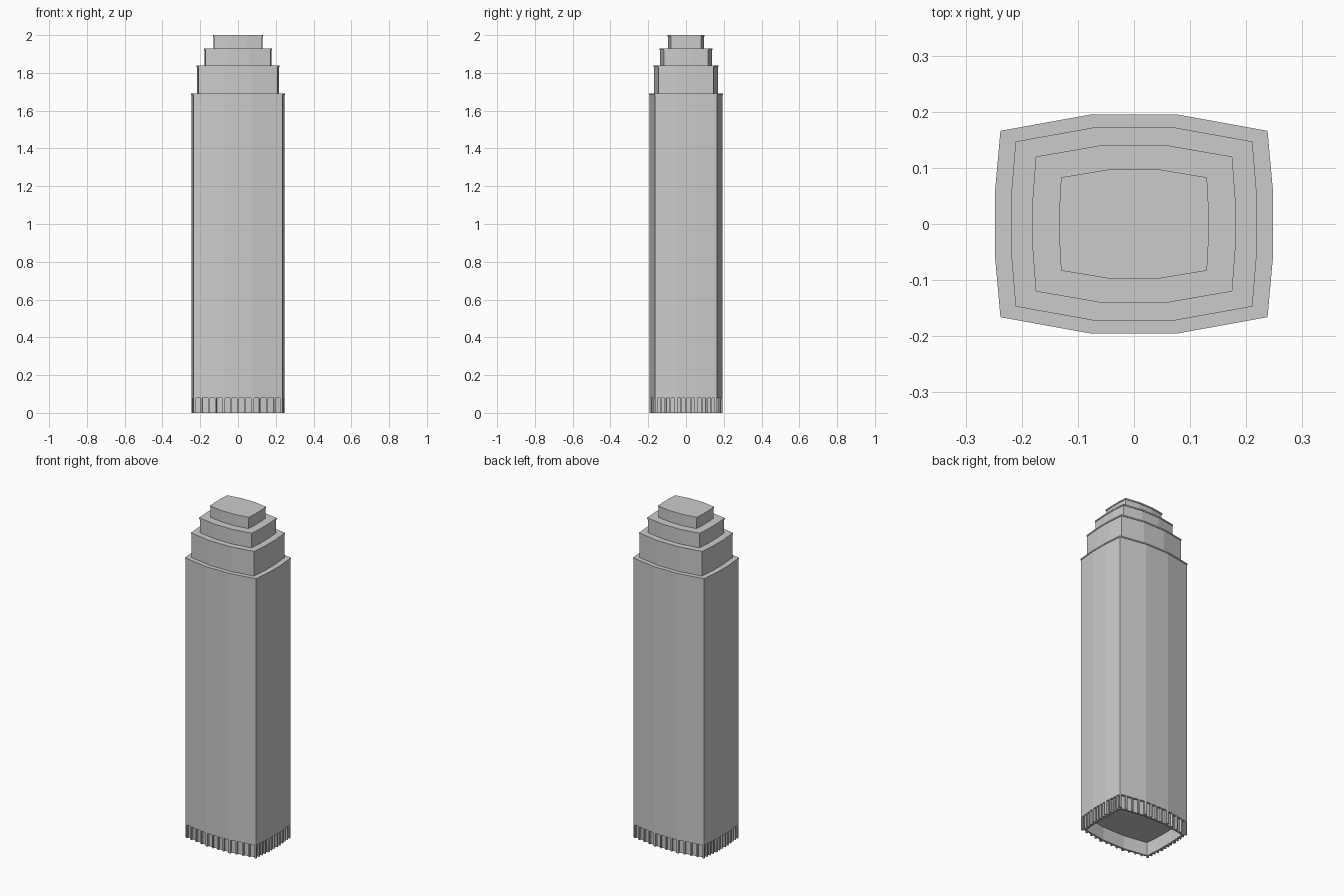
import bpy
import bmesh
from mathutils import Vector, Matrix

cube = bpy.data.objects.get("Cube")
if cube:
    bpy.data.objects.remove(cube, do_unlink=True)

grey = bpy.data.materials.new("concrete_grey")
grey.use_nodes = True
colour = (0.6, 0.6, 0.6, 1.0)
grey.diffuse_color = colour
grey.node_tree.nodes["Principled BSDF"].inputs["Base Color"].default_value = colour


def finish(name, bm):
    bmesh.ops.recalc_face_normals(bm, faces=bm.faces[:])
    mesh = bpy.data.meshes.new(name)
    bm.to_mesh(mesh)
    bm.free()
    mesh.materials.append(grey)
    obj = bpy.data.objects.new(name, mesh)
    bpy.context.collection.objects.link(obj)
    return obj


def bowed_outline(side, corner, front, inset=0.0):
    """Rectangle with faceted bowed sides, mirrored from one quadrant."""
    sx, sy = 1 - inset / side[0], 1 - inset / front[1]
    quad = [(x * sx, y * sy) for x, y in (side, corner, front)]
    half = quad + [(-x, y) for x, y in reversed(quad)]
    return half + [(-x, -y) for x, y in half]


def add_walls(bm, outline, z0, z1):
    low = [bm.verts.new((x, y, z0)) for x, y in outline]
    high = [bm.verts.new((x, y, z1)) for x, y in outline]
    for i in range(len(low)):
        j = (i + 1) % len(low)
        bm.faces.new((low[i], low[j], high[j], high[i]))
    return low, high


def prism(name, outline, z0, z1):
    bm = bmesh.new()
    low, high = add_walls(bm, outline, z0, z1)
    bm.faces.new(low[::-1])
    bm.faces.new(high)
    return finish(name, bm)


# Stepped tower: name, side, corner and front points, bottom and top heights
LOBBY = 0.08
LIP, LIP_HEIGHT = 0.003, 0.008
tiers = [
    ("main_shaft", (0.248, 0.055), (0.238, 0.166), (0.078, 0.195), LOBBY, 1.69),
    ("lower_setback", (0.219, 0.049), (0.211, 0.147), (0.072, 0.172), 1.69, 1.84),
    ("middle_setback", (0.181, 0.04), (0.175, 0.12), (0.06, 0.14), 1.84, 1.93),
    ("top_setback", (0.133, 0.028), (0.13, 0.083), (0.046, 0.097), 1.93, 2.0),
]
for name, side, corner, front, z0, z1 in tiers:
    prism(name, bowed_outline(side, corner, front, LIP), z0, z1 - LIP_HEIGHT)
    prism(name + "_roof_edge", bowed_outline(side, corner, front), z1 - LIP_HEIGHT, z1)

# Recessed lobby wall, open underneath
RECESS = 0.012
points = tiers[0][1:4]
bm = bmesh.new()
add_walls(bm, bowed_outline(*points, LIP + RECESS), 0, LOBBY)
wall = finish("lobby_wall", bm)
solid = wall.modifiers.new("thickness", "SOLIDIFY")
solid.thickness = 0.012
solid.offset = -1

# Row of pillars around the lobby, four bays on every facet
BAYS, WIDTH = 4, 0.008
bm = bmesh.new()
outline = [Vector((x, y, 0)) for x, y in bowed_outline(*points, LIP)]
for i, start in enumerate(outline):
    edge = outline[(i + 1) % len(outline)] - start
    along = edge.normalized()
    inward = Vector((-along.y, along.x, 0))
    turn = Matrix((along, inward, Vector((0, 0, 1)))).transposed().to_4x4()
    for k in range(BAYS + 1):
        step = WIDTH / 2 + (edge.length - WIDTH) * k / BAYS
        centre = start + along * step + inward * RECESS / 2
        centre.z = LOBBY / 2
        size = Matrix.Diagonal((WIDTH, RECESS, LOBBY, 1))
        bmesh.ops.create_cube(bm, size=1, matrix=Matrix.Translation(centre) @ turn @ size)
finish("lobby_pillars", bm)
